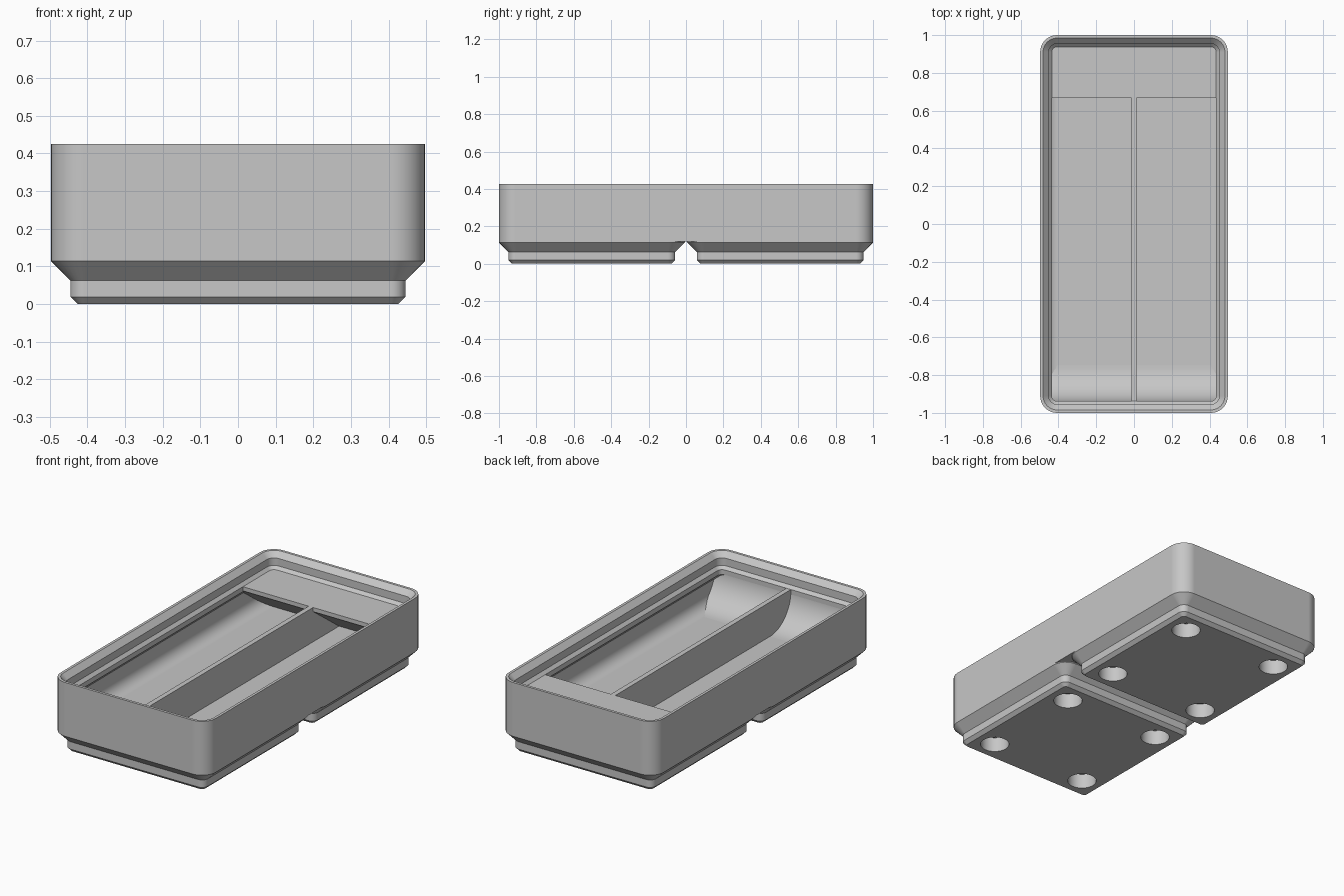
import bpy
import bmesh
from math import sin, cos, pi, radians

S = 2 / 83.5            # millimetres to model units
HX, HY, R = 20.75, 41.75, 3.75
FLOOR, DECK = 5.7, 14   # compartment floor and top of divider

old = bpy.data.objects.get("Cube")
if old:
    bpy.data.objects.remove(old, do_unlink=True)

grey = bpy.data.materials.new("plain grey")
grey.use_nodes = True
COLOUR = (0.57, 0.57, 0.57, 1)
grey.diffuse_color = COLOUR
grey.node_tree.nodes["Principled BSDF"].inputs["Base Color"].default_value = COLOUR


def finish(bm, name):
    bmesh.ops.recalc_face_normals(bm, faces=bm.faces)
    bmesh.ops.scale(bm, vec=(S, S, S), verts=bm.verts)
    mesh = bpy.data.meshes.new(name)
    bm.to_mesh(mesh)
    bm.free()
    obj = bpy.data.objects.new(name, mesh)
    bpy.context.collection.objects.link(obj)
    mesh.materials.append(grey)
    return obj


def activate(obj):
    bpy.ops.object.select_all(action="DESELECT")
    obj.select_set(True)
    bpy.context.view_layer.objects.active = obj


def smooth(obj):
    """Smooth the curves while large faces stay flat."""
    activate(obj)
    bpy.ops.object.shade_smooth_by_angle(angle=radians(30))
    obj.modifiers.new("flat_faces", "WEIGHTED_NORMAL").keep_sharp = True


def ring(bm, hx, hy, inset, z, cy=0, steps=8):
    """Rounded rectangle shrunk by an inset."""
    r = max(R - inset, 0.05)
    cx, cyy = hx - inset - r, hy - inset - r
    verts = []
    for q, (sx, sy) in enumerate(((1, 1), (-1, 1), (-1, -1), (1, -1))):
        for i in range(steps + 1):
            a = (q + i / steps) * pi / 2
            verts.append(bm.verts.new((sx * cx + r * cos(a),
                                       cy + sy * cyy + r * sin(a), z)))
    return verts


def loft(name, hx, hy, profile, cy=0):
    """Skin a stack of (inset, height) rings and cap both ends."""
    bm = bmesh.new()
    rings = [ring(bm, hx, hy, inset, z, cy) for inset, z in profile]
    for a, b in zip(rings, rings[1:]):
        for i in range(len(a)):
            j = (i + 1) % len(a)
            bm.faces.new((a[i], a[j], b[j], b[i]))
    bm.faces.new(rings[0])
    bm.faces.new(rings[-1])
    return finish(bm, name)


def extrude_x(name, outline, half):
    """Extrude a (y, z) outline along x."""
    bm = bmesh.new()
    face = bm.faces.new([bm.verts.new((-half, y, z)) for y, z in outline])
    out = bmesh.ops.extrude_face_region(bm, geom=[face])
    moved = [v for v in out["geom"] if isinstance(v, bmesh.types.BMVert)]
    bmesh.ops.translate(bm, verts=moved, vec=(2 * half, 0, 0))
    return finish(bm, name)


# Tray: outer wall, stacking lip, undercut, inner wall and filleted floor
WALL, FILLET = 0.95, 2.8
profile = [(0, 5), (0, 17.75), (0.65, 17.75), (1.9, 16.5), (1.9, 14.7),
           (2.6, DECK), (2.6, 12.8), (WALL, 11.15)]
for i in range(7):
    a = i / 6 * pi / 2
    profile.append((WALL + FILLET * (1 - cos(a)), FLOOR + FILLET * (1 - sin(a))))
smooth(loft("tray", HX, HY, profile))

# Two stepped feet with four round magnet holes each
for side, name in ((-1, "front_foot"), (1, "back_foot")):
    foot = loft(name, HX, HX, [(2.95, 0), (2.15, 0.8), (2.15, 2.6),
                               (0, 4.75), (0, 5)], cy=side * 21)
    bm = bmesh.new()
    for x in (-13, 13):
        for y in (-13, 13):
            made = bmesh.ops.create_cone(bm, cap_ends=True, segments=40,
                                         radius1=3.25, radius2=3.25, depth=7.2)
            bmesh.ops.translate(bm, verts=made["verts"], vec=(x, side * 21 + y, 0))
    cutter = finish(bm, "hole_cutter")
    cutter.hide_render = True
    cut = foot.modifiers.new("holes", "BOOLEAN")
    cut.operation = "DIFFERENCE"
    cut.solver = "EXACT"
    cut.object = cutter
    activate(foot)
    bpy.ops.object.modifier_apply(modifier=cut.name)
    bpy.data.objects.remove(cutter, do_unlink=True)
    smooth(foot)

# Long divider between the two compartments, stepped down under the shelf
extrude_x("divider", [(-39.6, 5.3), (39.6, 5.3), (39.6, 13.5), (27.9, 13.5),
                      (27.9, DECK), (-39.6, DECK)], 0.6)

# Label shelf at the back with a sloping underside
extrude_x("label_shelf", [(39.9, DECK), (27.8, DECK), (27.8, 13), (38, 5.5),
                          (39.9, 5.5)], 19.6)

# Curved scoop along the front wall
SCOOP = 8
arc = [(-39.2 + SCOOP * (1 - cos(a)), FLOOR + SCOOP * (1 - sin(a)))
       for a in (i / 16 * pi / 2 for i in range(17))]
smooth(extrude_x("scoop", [(-39.8, 5.4), (-39.8, FLOOR + SCOOP)] + arc
                 + [(arc[-1][0], 5.4)], 19.75))
